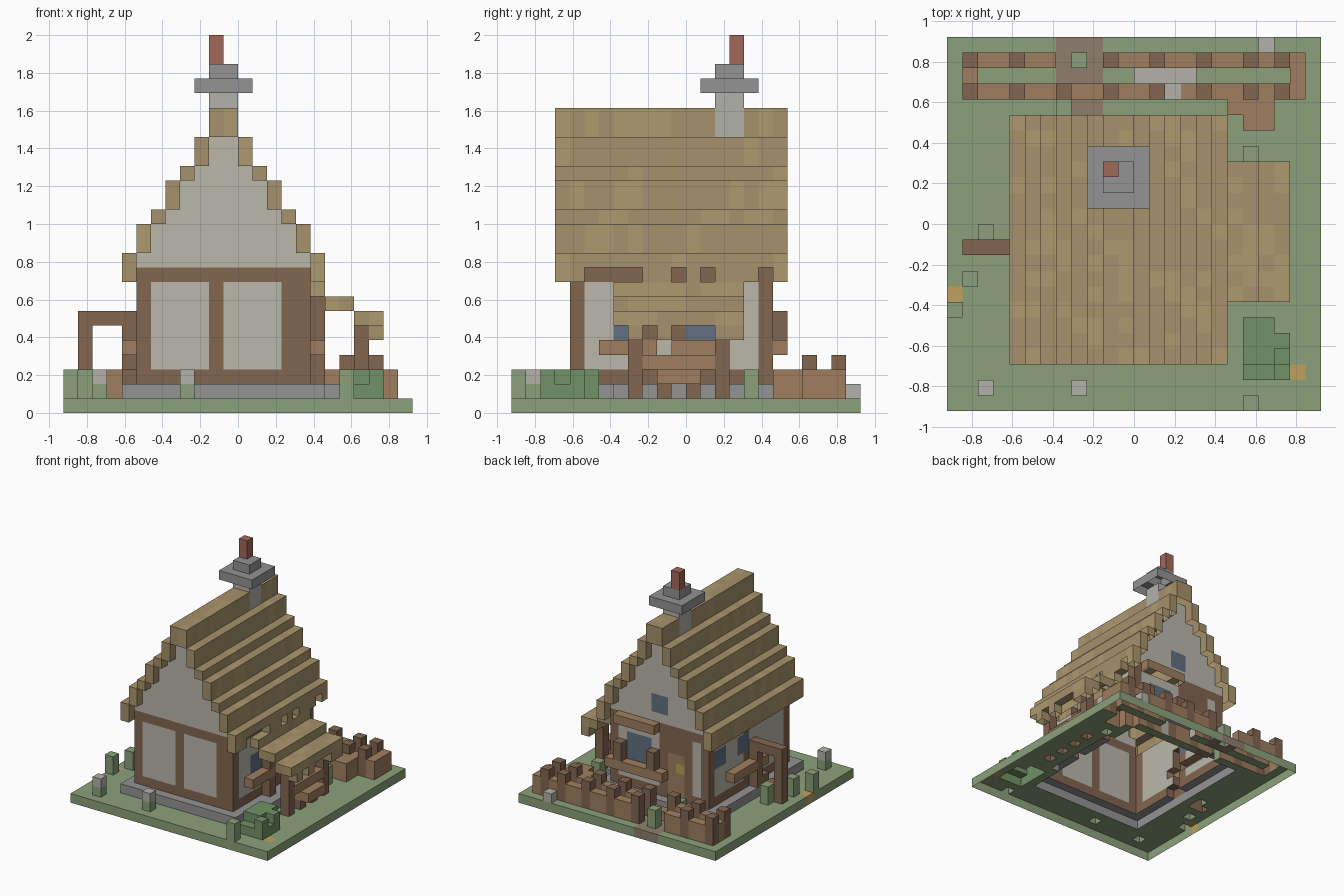
import bpy, bmesh, random
from mathutils import Vector

if "Cube" in bpy.data.objects:
    bpy.data.objects.remove(bpy.data.objects["Cube"])

random.seed(4)
U = 1 / 13                      # cell size: the model is 26 cells tall
PALETTE = {'grass': (138, 160, 122), 'leaf': (112, 145, 102), 'path': (142, 125, 110),
           'stone': (146, 146, 146), 'pale': (178, 176, 170), 'wood': (130, 102, 82),
           'plank': (158, 126, 96), 'plaster': (186, 182, 170), 'thatch': (164, 144, 106),
           'straw': (172, 152, 110), 'glass': (98, 112, 130), 'brick': (160, 104, 90),
           'yellow': (190, 160, 95)}
cells = {}


def box(part, col, x, y, z):
    """Fill a block of cells; x, y, z are (start, end) in cells."""
    for i in range(*x):
        for j in range(*y):
            for k in range(*z):
                cells[i, j, k] = (part, col)


def cell(part, col, x, y, z0, z1):
    box(part, col, (x, x + 1), (y, y + 1), (z0, z1))


# ground, path and yellow patches
box('ground', 'grass', (-12, 12), (-12, 12), (0, 1))
box('ground', 'path', (-5, -2), (8, 12), (0, 1))
box('ground', 'path', (-4, -2), (7, 8), (0, 1))
cell('ground', 'yellow', -12, -5, 0, 1)
cell('ground', 'yellow', 10, -10, 0, 1)

# foundation and solid house body
box('foundation', 'stone', (-8, 6), (-9, 7), (1, 2))
box('foundation', 'stone', (6, 7), (-5, 4), (1, 2))
box('walls', 'plaster', (-7, 5), (-8, 6), (1, 10))

# timber frame: sill, top beam, corner and middle posts
for z in (2, 9):
    box('timber_frame', 'wood', (-7, 5), (-8, 6), (z, z + 1))
for x in (-7, 4):
    for y in (-8, -1, 5):
        cell('timber_frame', 'wood', x, y, 2, 10)
for x in (-2, 3):
    cell('timber_frame', 'wood', x, -8, 2, 10)

# stepped roof with gables filled in below, mirrored about x = -1
steps = [(9, 11), (11, 13), (13, 14), (14, 16), (16, 17), (17, 19), (19, 21)]
for n, (z0, z1) in enumerate(steps):
    if n:
        box('gables', 'plaster', (-8 + n, 6 - n), (-8, 6), (10, z0))
for n, (z0, z1) in enumerate(steps):
    for x in (-8 + n, 5 - n):
        for y in range(-9, 7):
            cell('roof', random.choice(('thatch', 'thatch', 'straw')), x, y, z0, z1)
for y in (-7, -6, -5, -4, -1, 1, 5):      # ragged right eave
    cells.pop((5, y, 9))

# chimney
box('chimney', 'pale', (-2, 0), (2, 4), (19, 23))
box('chimney', 'stone', (-3, 1), (1, 5), (22, 23))
box('chimney', 'stone', (-2, 0), (2, 4), (23, 24))
cell('chimney_pot', 'brick', -2, 3, 24, 26)

# lean-to roof with ragged eave, posts and bench
for x, z in ((5, 8), (6, 7), (7, 7), (8, 6), (9, 6)):
    for y in range(-5, 4):
        cell('lean_to_roof', random.choice(('thatch', 'straw')), x, y, z, z + 1)
for y in (-4, -2, 2, 3):
    cell('lean_to_roof', 'thatch', 9, y, 5, 6)
for y in (-4, 2):
    cell('lean_to_post', 'wood', 8, y, 1, 6)
for y in (-3, 2):
    cell('wall_post', 'wood', 5, y, 2, 8)
box('bench', 'plank', (8, 9), (-3, 2), (3, 4))
box('bench', 'plank', (7, 10), (-2, 1), (2, 3))
for y in (-2, 0):
    cell('bench', 'wood', 8, y, 1, 2)

# right and left windows with boxes
for y in (-5, 0):
    box('side_window', 'glass', (4, 5), (y, y + 2), (5, 7))
for y in (-6, -1):
    box('side_window_box', 'plank', (5, 6), (y, y + 4), (4, 5))
for y in (-1, 3):
    box('side_window', 'glass', (-7, -6), (y, y + 2), (6, 8))
box('side_window_box', 'plank', (-8, -7), (-3, 3), (4, 5))
box('side_window_box', 'wood', (-8, -7), (-3, -1), (2, 3))

# back wall: door, window with shutters, box and awning, gable window
box('door', 'wood', (-5, -1), (5, 6), (2, 9))
box('door', 'plank', (-4, -2), (5, 6), (2, 7))
cell('door', 'yellow', -4, 5, 5, 6)
box('back_window', 'glass', (0, 3), (5, 6), (5, 8))
box('back_window', 'glass', (-2, 0), (5, 6), (11, 13))
box('window_box', 'plank', (-2, 5), (6, 7), (4, 5))
for x in (-1, 3):
    cell('shutter', 'wood', x, 6, 5, 7)
box('window_ledge', 'plank', (-1, 4), (6, 7), (9, 10))

# side arch on the left
cell('side_arch', 'wood', -11, -2, 1, 7)
box('side_arch', 'wood', (-11, -7), (-2, -1), (6, 7))
cell('side_arch', 'wood', -8, -2, 2, 7)
cell('side_arch', 'wood', -10, -2, 1, 3)

# garden fence: two rails, ends and raised posts
box('fence', 'plank', (-11, -5), (10, 11), (1, 3))
box('fence', 'plank', (-2, 11), (10, 11), (1, 3))
box('fence', 'plank', (-11, -4), (8, 9), (1, 3))
box('fence', 'plank', (-4, -2), (8, 9), (1, 2))
box('fence', 'plank', (-2, 10), (8, 9), (1, 3))
for x in (-11, 10):
    box('fence', 'plank', (x, x + 1), (8, 11), (1, 3))
for x in (-11, -8, -5, -2, 1, 4, 7, 9):
    for y in (8, 10):
        if (x, y) != (-5, 10):
            cell('fence', 'wood', x, y, 1, 4)
box('garden_stones', 'pale', (0, 4), (9, 10), (1, 2))
box('garden_stones', 'pale', (2, 3), (8, 9), (1, 3))
box('crate', 'plank', (7, 9), (6, 8), (1, 3))
cell('crate', 'plank', 6, 7, 1, 3)

# bush, tufts and flowers
box('bush', 'leaf', (7, 10), (-10, -7), (1, 2))
box('bush', 'leaf', (7, 9), (-9, -6), (1, 3))
cell('bush', 'leaf', 9, -10, 1, 3)
cell('bush', 'leaf', 9, -8, 1, 3)
for x, y in ((-10, -1), (-11, -4), (-12, -6), (7, -12), (7, 4), (-4, 10), (-5, 7)):
    cell('tuft', 'grass', x, y, 1, 3)
for x, y in ((-10, -11), (-4, -11), (8, 11)):
    cell('flower', 'grass', x, y, 1, 2)
    cell('flower', 'pale', x, y, 2 if y < 0 else 1, 3 if y < 0 else 2)

# turn the cells of each part into one mesh of exposed faces (undersides open)
mats = {}
for name, rgb in PALETTE.items():
    mats[name] = bpy.data.materials.new(name)
    mats[name].diffuse_color = [(c / 255) ** 2.2 for c in rgb] + [1]

SIDES = [Vector(d) for d in ((1, 0, 0), (-1, 0, 0), (0, 1, 0), (0, -1, 0), (0, 0, 1))]
for part in sorted({p for p, c in cells.values()}):
    bm = bmesh.new()
    cols = []
    for pos, (p, col) in cells.items():
        if p != part:
            continue
        if col not in cols:
            cols.append(col)
        mid = Vector(pos) + Vector((.5, .5, .5))
        for n in SIDES:
            if tuple(int(a + b) for a, b in zip(pos, n)) in cells:
                continue
            u = Vector((n.y, n.z, n.x)) / 2
            v = n.cross(u)
            c = mid + n / 2
            f = bm.faces.new([bm.verts.new((c + q) * U)
                              for q in (-u - v, u - v, u + v, v - u)])
            f.material_index = cols.index(col)
    bmesh.ops.remove_doubles(bm, verts=bm.verts, dist=1e-4)
    me = bpy.data.meshes.new(part)
    bm.to_mesh(me)
    bm.free()
    for col in cols:
        me.materials.append(mats[col])
    bpy.context.collection.objects.link(bpy.data.objects.new(part, me))

for m in bpy.data.materials:
    if m.users and not m.is_grease_pencil:
        m.use_nodes = True
        m.node_tree.nodes["Principled BSDF"].inputs["Base Color"].default_value = m.diffuse_color
